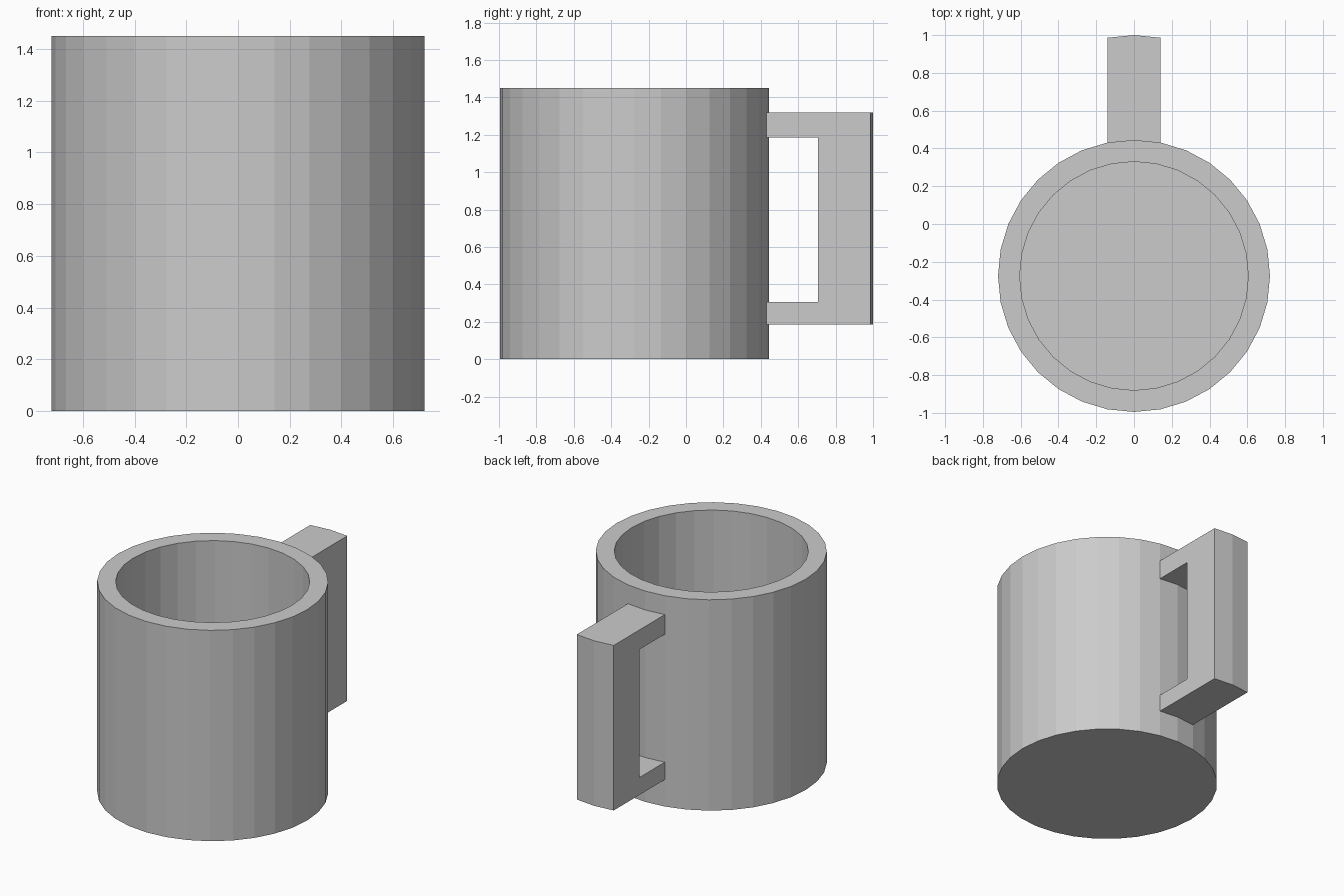
import bpy, bmesh
from math import sin, cos, pi

if "Cube" in bpy.data.objects:
    bpy.data.objects.remove(bpy.data.objects["Cube"])

SIDES, R_OUT, R_IN, HEIGHT, FLOOR = 32, 0.72, 0.605, 1.45, 0.12
CENTRE_Y = -0.275
STEP = 2 * pi / SIDES


def finish(bm, name):
    bmesh.ops.recalc_face_normals(bm, faces=bm.faces)
    mesh = bpy.data.meshes.new(name)
    bm.to_mesh(mesh)
    bm.free()
    obj = bpy.data.objects.new(name, mesh)
    bpy.context.collection.objects.link(obj)
    return obj


def wall_point(radius, angle, z):
    return (radius * sin(angle), CENTRE_Y + radius * cos(angle), z)


def skin(bm, rows, closed):
    """Quads between neighbouring rows of vertices."""
    for a, b in zip(rows, rows[1:]):
        n = len(a)
        for i in range(n if closed else n - 1):
            j = (i + 1) % n
            bm.faces.new((a[i], a[j], b[j], b[i]))


# Cup: outer wall, flat rim, inner wall, with base and inside floor
bm = bmesh.new()
profile = [(R_OUT, 0), (R_OUT, HEIGHT), (R_IN, HEIGHT), (R_IN, FLOOR)]
rings = [[bm.verts.new(wall_point(r, i * STEP, z)) for i in range(SIDES)]
         for r, z in profile]
skin(bm, rings, True)
bm.faces.new(rings[0])
bm.faces.new(rings[-1])
finish(bm, "cup")

# Handle: C-shaped side profile (distance out from wall, height),
# carried across two wall facets so it keeps the wall's curve
bm = bmesh.new()
profile = [(-0.02, 0.185), (0.555, 0.185), (0.555, 1.32), (-0.02, 1.32),
           (-0.02, 1.185), (0.275, 1.185), (0.275, 0.305), (-0.02, 0.305)]
columns = []
for k in (-1, 0, 1):
    x, y, _ = wall_point(R_OUT, k * STEP, 0)
    columns.append([bm.verts.new((x, y + d, z)) for d, z in profile])
skin(bm, columns, True)
bm.faces.new(columns[0])
bm.faces.new(columns[-1])
finish(bm, "handle")
